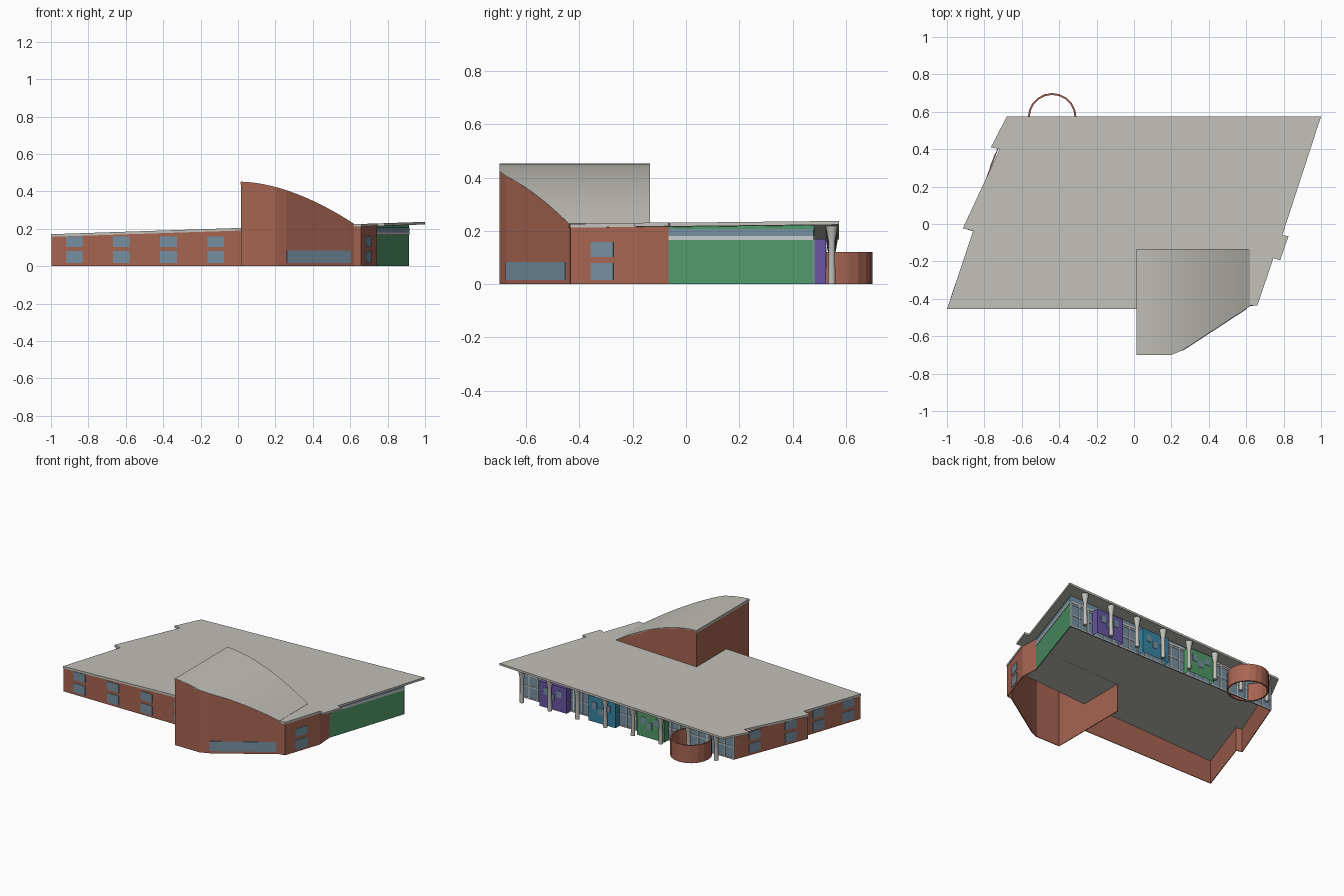
import bpy, bmesh, math
from mathutils import Vector

cube = bpy.data.objects.get("Cube")
if cube:
    bpy.data.objects.remove(cube, do_unlink=True)


def material(name, r, g, b):
    m = bpy.data.materials.new(name)
    m.use_nodes = True
    m.diffuse_color = (r, g, b, 1)
    m.node_tree.nodes["Principled BSDF"].inputs["Base Color"].default_value = (r, g, b, 1)
    return m


BRICK = material("red brick", .39, .13, .085)
ROOF = material("pale grey roof", .54, .53, .49)
GLASS = material("blue grey glass", .18, .28, .36)
FRAME = material("light frame", .58, .60, .60)
GREEN = material("green panel", .08, .32, .14)
PURPLE = material("purple panel", .14, .09, .36)
BLUE = material("teal blue panel", .04, .23, .36)

SLAB = .014


def roof_top(x):
    return .204 + .033 * x


def soffit(x):
    return roof_top(x) - SLAB


def hall_top(x):
    t = max(0, (x - .015) / .605)
    return .45 - .225 * t ** 1.75


def finish(name, bm, mat, thickness=0):
    bmesh.ops.remove_doubles(bm, verts=bm.verts, dist=1e-5)
    mesh = bpy.data.meshes.new(name)
    bm.to_mesh(mesh)
    bm.free()
    mesh.materials.append(mat)
    ob = bpy.data.objects.new(name, mesh)
    bpy.context.collection.objects.link(ob)
    if thickness:
        mod = ob.modifiers.new("thickness", "SOLIDIFY")
        mod.thickness = thickness
        mod.offset = -1
    return ob


def prism(name, plan, low, high, mat, open_bottom=False):
    """Upright solid on a plan; low and high are functions of x."""
    bm = bmesh.new()
    bot = [bm.verts.new((x, y, low(x))) for x, y in plan]
    top = [bm.verts.new((x, y, high(x))) for x, y in plan]
    bm.faces.new(top)
    if not open_bottom:
        bm.faces.new(bot[::-1])
    for i in range(len(plan)):
        j = (i + 1) % len(plan)
        bm.faces.new((bot[i], bot[j], top[j], top[i]))
    if not open_bottom:
        bmesh.ops.recalc_face_normals(bm, faces=bm.faces)
    return finish(name, bm, mat)


def wall(name, path, high, mat, low=lambda x: 0, pieces=1):
    """Thin wall along a path, outside on the right-hand side."""
    bm = bmesh.new()
    for a, b in zip(path, path[1:]):
        a, b = Vector(a), Vector(b)
        for i in range(pieces):
            p, q = a.lerp(b, i / pieces), a.lerp(b, (i + 1) / pieces)
            bm.faces.new([bm.verts.new(c) for c in (
                (p.x, p.y, low(p.x)), (q.x, q.y, low(q.x)),
                (q.x, q.y, high(q.x)), (p.x, p.y, high(p.x)))])
    return finish(name, bm, mat, .005)


def plate(name, a, b, f0, f1, z0, z1, mat, out=.003):
    """Thin plate on the wall from a to b, between two fractions of its length."""
    a, b = Vector(a), Vector(b)
    d = (b - a).normalized()
    n = Vector((d.y, -d.x)) * out
    p, q = a.lerp(b, f0), a.lerp(b, f1)
    return prism(name, [p + n, q + n, q - n * .3, p - n * .3],
                 lambda x: z0, lambda x: z1, mat)


def window_pair(name, a, b, f0, f1):
    plate(name + "_lower_window", a, b, f0, f1, .016, .08, GLASS)
    plate(name + "_upper_window", a, b, f0, f1, .102, .158, GLASS)


# Main sloping roof slab
outline = [(-1, -.455), (.017, -.455), (.62, -.437), (.66, -.435), (.745, -.183),
           (.782, -.193), (.826, -.065), (.793, -.06), (1, .575), (-.68, .575),
           (-.765, .41), (-.718, .40), (-.915, -.023), (-.86, -.037)]
prism("main_roof", outline, soffit, roof_top, ROOF)

# Brick walls of the low wing
front = [(-.997, -.452), (.015, -.452)]
wall("front_wall", front, soffit, BRICK)
for i in range(4):
    x = -.92 + i * .252
    f = (x - front[0][0]) / 1.012
    window_pair("front", *front, f, f + .088)

left = [(-.70, .48), (-.897, -.028), (-.857, -.04), (-.997, -.452)]
wall("side_wall_far", left, soffit, BRICK)
for a, b, spans in ((left[0], left[1], ((.2, .35), (.69, .84))),
                    (left[2], left[3], ((.16, .36), (.68, .88)))):
    for f0, f1 in spans:
        window_pair("far_side", a, b, f0, f1)

right = [(.62, -.44), (.657, -.433), (.742, -.183), (.735, -.065)]
wall("side_wall_near", right, soffit, BRICK)
window_pair("near_side", right[1], right[2], .3, .64)

# Tall hall: curved top over a chamfered plan
hall = [(.015, -.135), (.015, -.7), (.2, -.7), (.26, -.675), (.62, -.44)]
wall("hall_wall", hall, hall_top, BRICK, pieces=8)
wall("hall_back_wall", [(.62, -.135), (.015, -.135)], hall_top, BRICK,
     low=lambda x: min(soffit(x), hall_top(x) - .001), pieces=14)
plate("hall_window", hall[3], hall[4], 0, .95, .016, .083, GLASS)


def hall_front(x):
    for (x0, y0), (x1, y1) in zip(hall[1:], hall[2:]):
        if x <= x1 and x1 > x0:
            return y0 + (y1 - y0) * max(0, x - x0) / (x1 - x0)
    return hall[-1][1]


# Curved roof sheet of the hall
bm = bmesh.new()
xs = sorted([.015 + .605 * i / 14 for i in range(15)] + [.2, .26])
for x0, x1 in zip(xs, xs[1:]):
    bm.faces.new([bm.verts.new((x, y, hall_top(x) + .002)) for x, y in (
        (x0, hall_front(x0)), (x1, hall_front(x1)), (x1, -.135), (x0, -.135))])
finish("hall_roof", bm, ROOF, .006)
plate("hall_roof_edge", hall[0], hall[1], 0, 1, .436, .45, ROOF, .002)

# Green side wall with a high strip of glass
green = [(.735, -.065), (.915, .48)]
wall("green_wall", green, soffit, GREEN)
plate("green_wall_sill", *green, 0, 1, .166, .18, FRAME)
plate("green_wall_glass", *green, 0, 1, .18, .207, GLASS)

# Glazed back front with frames
back = [(.915, .48), (-.70, .48)]
wall("back_glazing", back, soffit, GLASS)
for z in (.0, .08, .155):
    plate("glazing_rail", *back, 0, 1, z, z + .008, FRAME)
plate("glazing_top_band", *back, 0, 1, .168, .18, FRAME)
BAYS = 24
for i in range(BAYS + 1):
    f = i / BAYS * .995
    plate("glazing_mullion", *back, f, f + .005, 0, .178, FRAME, .004)

# Coloured projecting bays
for name, x0, mat in (("purple", .53, PURPLE), ("blue", .163, BLUE), ("green", -.204, GREEN)):
    x1, y1 = x0 + .205, .525
    prism(name + "_bay", [(x0, .478), (x1, .478), (x1, y1), (x0, y1)],
          lambda x: 0, lambda x: .17, mat, open_bottom=True)
    for f0, z0 in ((.15, .09), (.38, .06), (.64, .095)):
        plate(name + "_bay_window", (x1, y1), (x0, y1), f0, f0 + .17, z0, z0 + .045, GLASS)

# Round columns with flared heads
for i in range(8):
    x = .852 - i * .209
    top = soffit(x)
    bm = bmesh.new()
    rings = [(0, .014), (top - .06, .012), (top - .035, .017), (top, .023)]
    for (z0, r0), (z1, r1) in zip(rings, rings[1:]):
        made = bmesh.ops.create_cone(bm, cap_ends=False, segments=14,
                                     radius1=r0, radius2=r1, depth=z1 - z0)
        bmesh.ops.translate(bm, verts=made["verts"], vec=(x, .547, (z0 + z1) / 2))
    bmesh.ops.remove_doubles(bm, verts=bm.verts, dist=1e-5)
    bmesh.ops.holes_fill(bm, edges=bm.edges)
    column = finish("column", bm, ROOF)
    for p in column.data.polygons:
        p.use_smooth = len(p.vertices) == 4

# Round brick enclosure
bm = bmesh.new()
made = bmesh.ops.create_cone(bm, cap_ends=False, segments=20,
                             radius1=.13, radius2=.13, depth=.12)
bmesh.ops.translate(bm, verts=made["verts"], vec=(-.4375, .57, .06))
finish("round_enclosure", bm, BRICK, .01)
